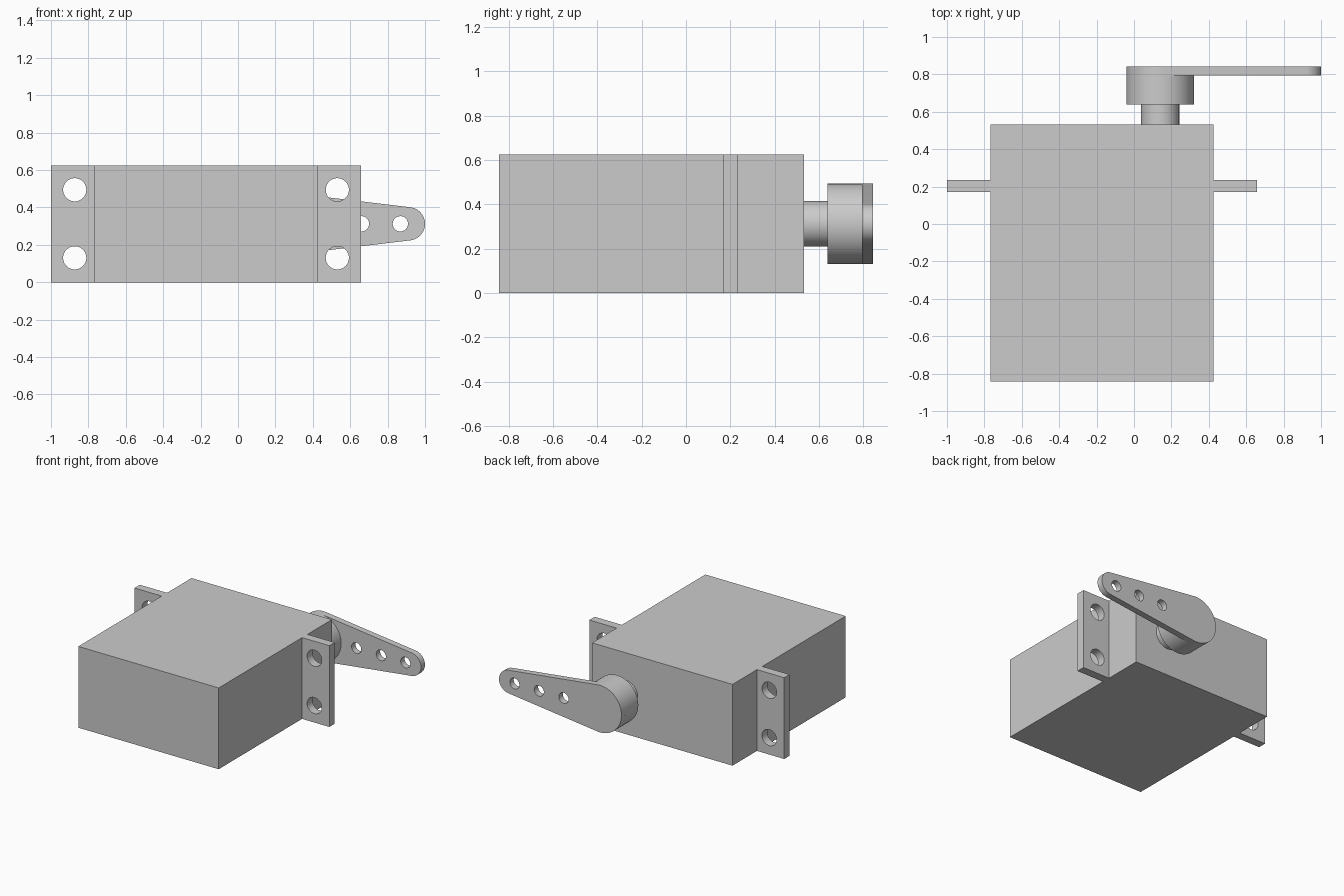
import bpy
import bmesh
from math import cos, sin, pi, acos, radians

if "Cube" in bpy.data.objects:
    bpy.data.objects.remove(bpy.data.objects["Cube"])

grey = bpy.data.materials.new("light_grey")
grey.use_nodes = True
colour = (0.6, 0.6, 0.6, 1)
grey.diffuse_color = colour
grey.node_tree.nodes["Principled BSDF"].inputs["Base Color"].default_value = colour


def arc(cx, cz, r, start=0.0, end=2 * pi, steps=48, closed=True):
    n = steps if closed else steps + 1
    return [(cx + r * cos(start + (end - start) * i / steps),
             cz + r * sin(start + (end - start) * i / steps)) for i in range(n)]


def rect(x0, x1, z0, z1):
    return [(x0, z0), (x1, z0), (x1, z1), (x0, z1)]


def plate(name, y0, y1, outlines):
    """Extrude an x-z outline, with any further outlines as holes, from y0 to y1."""
    curve = bpy.data.curves.new(name, "CURVE")
    curve.dimensions = "2D"
    curve.fill_mode = "BOTH"
    curve.extrude = (y1 - y0) / 2
    for points in outlines:
        spline = curve.splines.new("POLY")
        spline.points.add(len(points) - 1)
        for p, (x, z) in zip(spline.points, points):
            p.co = (x, z, 0, 1)
        spline.use_cyclic_u = True
    ob = bpy.data.objects.new(name, curve)
    bpy.context.collection.objects.link(ob)
    ob.location.y = (y0 + y1) / 2
    ob.rotation_euler.x = radians(90)
    bpy.ops.object.select_all(action="DESELECT")
    ob.select_set(True)
    bpy.context.view_layer.objects.active = ob
    bpy.ops.object.convert(target="MESH")
    ob = bpy.context.view_layer.objects.active
    bm = bmesh.new()
    bm.from_mesh(ob.data)
    bmesh.ops.remove_doubles(bm, verts=bm.verts, dist=0.0001)
    bmesh.ops.recalc_face_normals(bm, faces=bm.faces)
    bm.to_mesh(ob.data)
    bm.free()
    ob.data.materials.clear()
    ob.data.materials.append(grey)
    bpy.ops.object.shade_smooth_by_angle(angle=radians(30))
    return ob


HEIGHT = 0.625
MID = HEIGHT / 2
BODY_X, BODY_HALF = -0.171, 0.597

# Box-shaped case
plate("case", -0.843, 0.532,
      [rect(BODY_X - BODY_HALF, BODY_X + BODY_HALF, 0, HEIGHT)])

# Mounting flanges, each with two screw holes
for side, s in (("left", 1), ("right", -1)):
    xs = sorted((BODY_X + s * BODY_HALF, BODY_X + s * 0.829))
    holes = [arc(BODY_X + s * 0.702, MID + d, 0.062) for d in (-0.182, 0.182)]
    plate(side + "_flange", 0.17, 0.235, [rect(*xs, 0, HEIGHT)] + holes)

# Output shaft and hub
AXIS_X, HUB_R = 0.14, 0.181
plate("output_shaft", 0.53, 0.64, [arc(AXIS_X, MID, 0.102)])
plate("horn_hub", 0.638, 0.795, [arc(AXIS_X, MID, HUB_R, steps=64)])

# Tapered horn arm: two end arcs joined by their common tangents
TIP_X, TIP_R = 0.911, 0.089
t = acos((HUB_R - TIP_R) / (TIP_X - AXIS_X))
outline = (arc(AXIS_X, MID, HUB_R, t, 2 * pi - t, closed=False)
           + arc(TIP_X, MID, TIP_R, -t, t, 32, False))
plate("horn_arm", 0.795, 0.843,
      [outline] + [arc(x, MID, 0.041, steps=32) for x in (0.45, 0.66, 0.868)])
